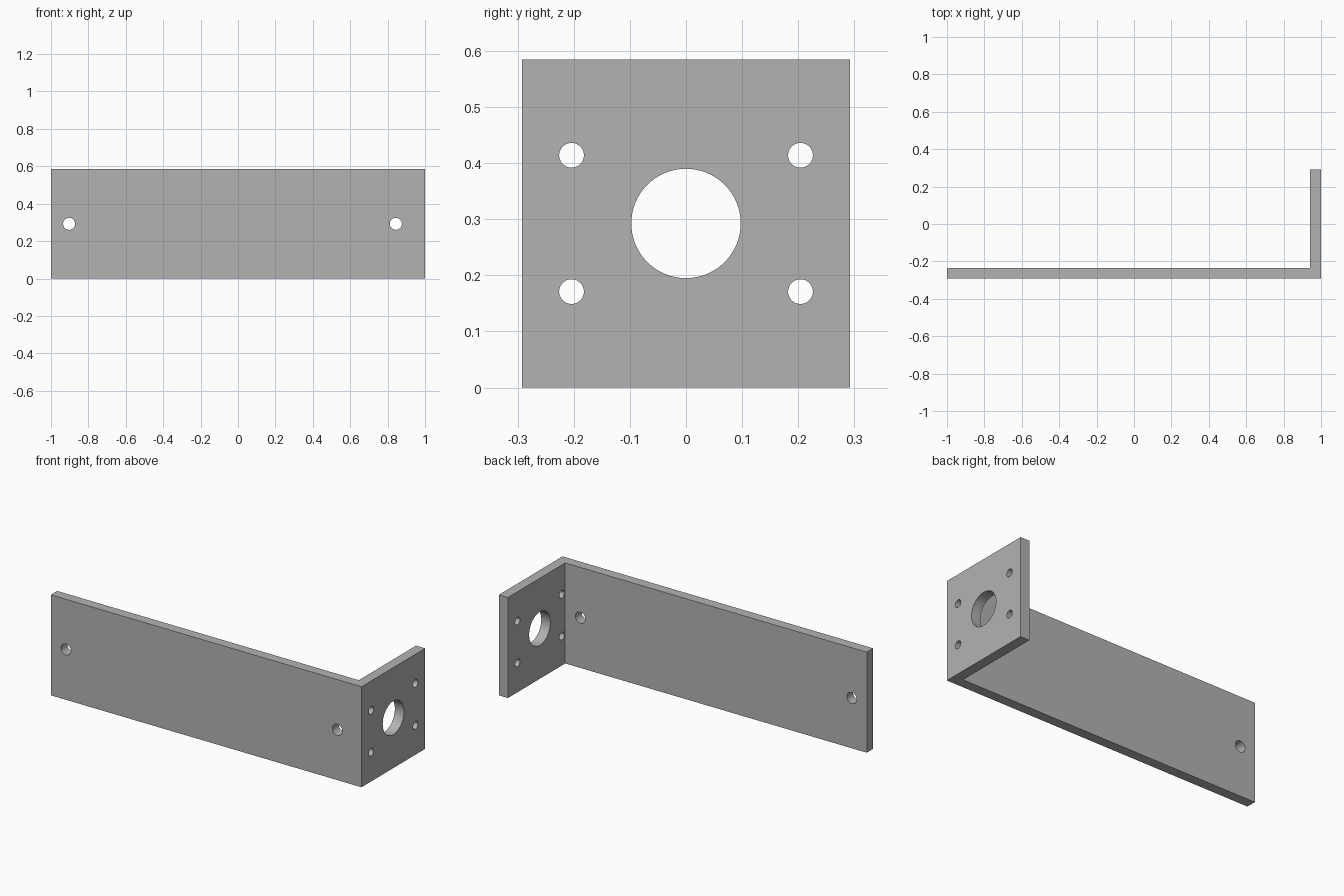
import bpy
import bmesh
from math import radians
from mathutils import Matrix, Vector

cube = bpy.data.objects.get("Cube")
if cube:
    bpy.data.objects.remove(cube, do_unlink=True)

SIDE = 0.585       # height and depth of the bracket
HALF = SIDE / 2
WALL = 0.0585      # plate thickness

# Grey metal
metal = bpy.data.materials.new("grey_metal")
metal.use_nodes = True
grey = (0.45, 0.45, 0.45, 1)
metal.diffuse_color = grey
metal.node_tree.nodes["Principled BSDF"].inputs["Base Color"].default_value = grey


def make_object(name, bm):
    bmesh.ops.recalc_face_normals(bm, faces=bm.faces[:])
    mesh = bpy.data.meshes.new(name)
    bm.to_mesh(mesh)
    bm.free()
    mesh.materials.append(metal)
    obj = bpy.data.objects.new(name, mesh)
    bpy.context.collection.objects.link(obj)
    return obj


def add_drill(bm, centre, radius, axis):
    turn = Matrix.Rotation(radians(90), 4, axis)
    bmesh.ops.create_cone(bm, cap_ends=True, segments=64, radius1=radius,
                          radius2=radius, depth=WALL * 2,
                          matrix=Matrix.Translation(centre) @ turn)


# L-shaped plate: plan profile pulled up to full height
bm = bmesh.new()
outline = [(-1, -HALF), (1, -HALF), (1, HALF), (1 - WALL, HALF),
           (1 - WALL, WALL - HALF), (-1, WALL - HALF)]
face = bm.faces.new([bm.verts.new((x, y, 0)) for x, y in outline])
pulled = bmesh.ops.extrude_face_region(bm, geom=[face])["geom"]
bmesh.ops.translate(bm, vec=Vector((0, 0, SIDE)),
                    verts=[v for v in pulled if isinstance(v, bmesh.types.BMVert)])
bracket = make_object("angle_bracket", bm)

# Drills for the long plate's fixing holes and the end plate's mounting holes
bm = bmesh.new()
for x in (-0.903, 0.844):
    add_drill(bm, (x, (WALL - SIDE) / 2, HALF), 0.032, "X")
end_x = 1 - WALL / 2
add_drill(bm, (end_x, 0, HALF), 0.0975, "Y")
for sy in (-1, 1):
    for sz in (-1, 1):
        add_drill(bm, (end_x, sy * 0.204, HALF + sz * 0.1215), 0.022, "Y")
drills = make_object("hole_cutters", bm)
drills.hide_render = True

# Cut the holes, then drop the cutters
cut = bracket.modifiers.new("holes", "BOOLEAN")
cut.operation = "DIFFERENCE"
cut.solver = "EXACT"
cut.object = drills
bpy.ops.object.select_all(action="DESELECT")
bpy.context.view_layer.objects.active = bracket
bracket.select_set(True)
bpy.ops.object.modifier_apply(modifier=cut.name)
bpy.data.objects.remove(drills, do_unlink=True)
bpy.ops.object.shade_smooth_by_angle(angle=radians(30))
